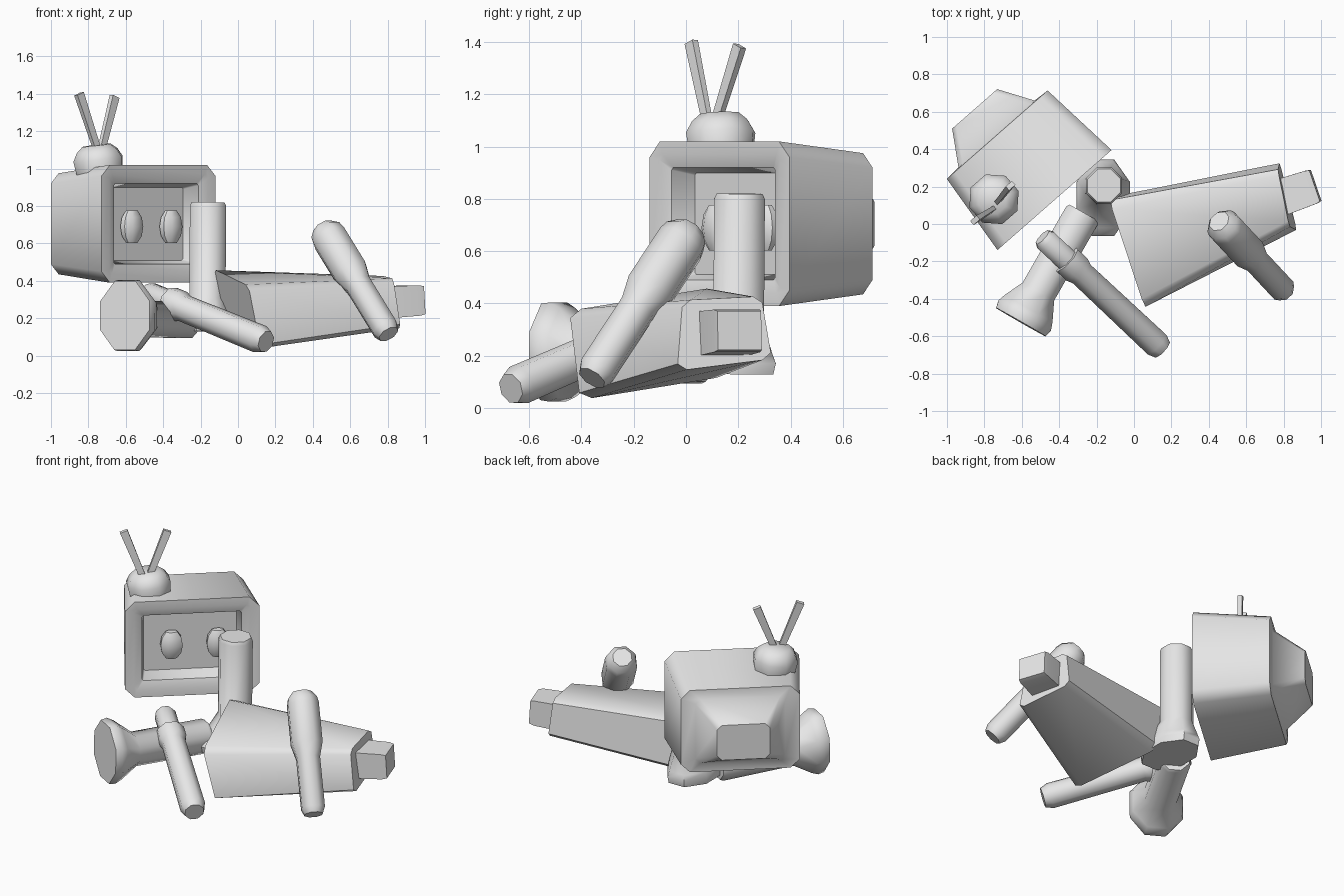
import bpy, bmesh, math
from mathutils import Vector as V

cube = bpy.data.objects.get("Cube")
if cube:
    bpy.data.objects.remove(cube)

grey = bpy.data.materials.new("light_grey")
grey.use_nodes = True
grey.diffuse_color = (0.8, 0.8, 0.8, 1)
grey.node_tree.nodes["Principled BSDF"].inputs["Base Color"].default_value = (0.8, 0.8, 0.8, 1)


def loft(name, rings, angle=50):
    """Skin a list of equal rings and cap both ends."""
    bm = bmesh.new()
    loops = [[bm.verts.new(p) for p in ring] for ring in rings]
    n = len(loops[0])
    for a, b in zip(loops, loops[1:]):
        for i in range(n):
            j = (i + 1) % n
            bm.faces.new((a[i], a[j], b[j], b[i]))
    bm.faces.new(loops[0])
    bm.faces.new(loops[-1])
    bmesh.ops.recalc_face_normals(bm, faces=bm.faces)
    mesh = bpy.data.meshes.new(name)
    bm.to_mesh(mesh)
    bm.free()
    mesh.materials.append(grey)
    obj = bpy.data.objects.new(name, mesh)
    bpy.context.collection.objects.link(obj)
    bpy.ops.object.select_all(action="DESELECT")
    obj.select_set(True)
    bpy.context.view_layer.objects.active = obj
    bpy.ops.object.shade_smooth_by_angle(angle=math.radians(angle))
    return obj


def limb(name, start, end, profile, ref=(0, 0, 1), sides=8, angle=50):
    """Sweep (t, radius along ref, radius across, shift along ref) from start to end."""
    start, end = V(start), V(end)
    axis = (end - start).normalized()
    u = V(ref)
    u = (u - axis * u.dot(axis)).normalized()
    w = axis.cross(u)
    rings = []
    for t, ru, rw, *shift in profile:
        c = start.lerp(end, t) + u * (shift[0] if shift else 0)
        turns = [math.tau * (i + 0.5) / sides for i in range(sides)]
        rings.append([c + u * ru * math.cos(a) + w * rw * math.sin(a) for a in turns])
    return loft(name, rings, angle)


def tube(pairs):
    return [(t, r, r) for t, r in pairs]


# Head frame: across the screen, and inward from the screen
across, inward = V((0.753, 0.66, 0)), V((-0.66, 0.753, 0))
centre = V((-0.425, 0.128, 0.705))


def head_point(x, depth, z):
    return centre + across * x + inward * depth + V((0, 0, z))


def head_ring(depth, width, height, cut):
    a, b = width / 2, height / 2
    pts = [(a, b - cut), (a - cut, b), (cut - a, b), (-a, b - cut),
           (-a, cut - b), (cut - a, -b), (a - cut, -b), (a, cut - b)]
    return [head_point(x, depth, z) for x, z in pts]


# Head shell with recessed screen and tapered rear hump
loft("head_shell", [
    head_ring(0.12, 0.56, 0.39, 0.01),
    head_ring(0.02, 0.60, 0.43, 0.01),
    head_ring(0, 0.70, 0.53, 0.02),
    head_ring(0, 0.81, 0.63, 0.06),
    head_ring(0.464, 0.716, 0.54, 0.055),
    head_ring(0.47, 0.54, 0.42, 0.03),
    head_ring(0.647, 0.32, 0.23, 0.03),
])

# Eyes
dome = [(math.sin(a), math.cos(a)) for a in (math.pi * k / 6 for k in range(1, 6))]
for side, x in (("right", -0.115), ("left", 0.163)):
    limb(side + "_eye", head_point(x, 0.085, -0.115), head_point(x, 0.085, 0.085),
         [(0.5 - c / 2, 0.045 * s, 0.072 * s) for s, c in dome], inward)

# Cap and two flat aerials
limb("aerial_cap", (-0.74, 0.135, 0.98), (-0.757, 0.13, 1.125),
     tube([(0, 0.13), (0.5, 0.14), (0.8, 0.115), (1, 0.08)]), inward)
for side, foot, tip in (("right", (-0.745, 0.085, 1.08), (-0.85, 0.02, 1.4)),
                        ("left", (-0.735, 0.11, 1.08), (-0.66, 0.205, 1.385))):
    limb(side + "_aerial", foot, tip, [(0, 0.016, 0.026), (1, 0.02, 0.034)],
         inward, 4)


# Torso: tapered box with softened corners
def torso_ring(corners, grow=1.0, cut=0.12):
    corners = [V(c) for c in corners]
    mid = sum(corners, V()) / 4
    corners = [mid + (c - mid) * grow for c in corners]
    ring = []
    for i, c in enumerate(corners):
        ring.append(c.lerp(corners[i - 1], cut))
        ring.append(c.lerp(corners[(i + 1) % 4], cut))
    return ring


hip = [(0.055, -0.44, 0.37), (0.12, -0.4, 0.035), (-0.05, 0.155, 0.125), (-0.13, 0.12, 0.46)]
shoulder = [(0.83, -0.01, 0.41), (0.87, -0.03, 0.145), (0.78, 0.325, 0.19), (0.77, 0.285, 0.425)]
loft("torso", [torso_ring(hip, 1.02, 0.08), torso_ring(shoulder, 1.02, 0.1)])

# Neck stub
limb("neck_stub", (0.78, 0.14, 0.285), (0.97, 0.205, 0.297),
     [(0, 0.12, 0.14), (0.85, 0.115, 0.132), (1, 0.105, 0.125)], sides=4)

# Legs with flared feet
limb("upright_leg", (-0.165, 0.2, 0.13), (-0.16, 0.205, 0.82), [
    (0, 0.21, 0.15, -0.06), (0.06, 0.22, 0.155, -0.06), (0.11, 0.19, 0.145, -0.045),
    (0.26, 0.105, 0.105), (0.97, 0.105, 0.105), (1, 0.095, 0.095)], (0, 1, 0))
limb("lying_leg", (-0.605, -0.525, 0.2), (-0.27, 0.06, 0.19), [
    (0, 0.2, 0.165, 0.015), (0.06, 0.205, 0.175, 0.015), (0.12, 0.185, 0.16, 0.012),
    (0.28, 0.105, 0.105), (0.97, 0.105, 0.105), (1, 0.095, 0.095)])

# Arms: thick upper part stepping down to a thinner one
limb("resting_arm", (0.455, 0.015, 0.685), (0.805, -0.36, 0.115), tube([
    (0, 0.06), (0.05, 0.092), (0.1, 0.1), (0.42, 0.1), (0.54, 0.075),
    (0.95, 0.075), (1, 0.058)]))
limb("loose_arm", (-0.49, -0.07, 0.335), (0.15, -0.67, 0.075), tube([
    (0, 0.05), (0.03, 0.066), (0.2, 0.066), (0.2, 0.088), (0.28, 0.088),
    (0.32, 0.074), (0.95, 0.078), (1, 0.06)]))
